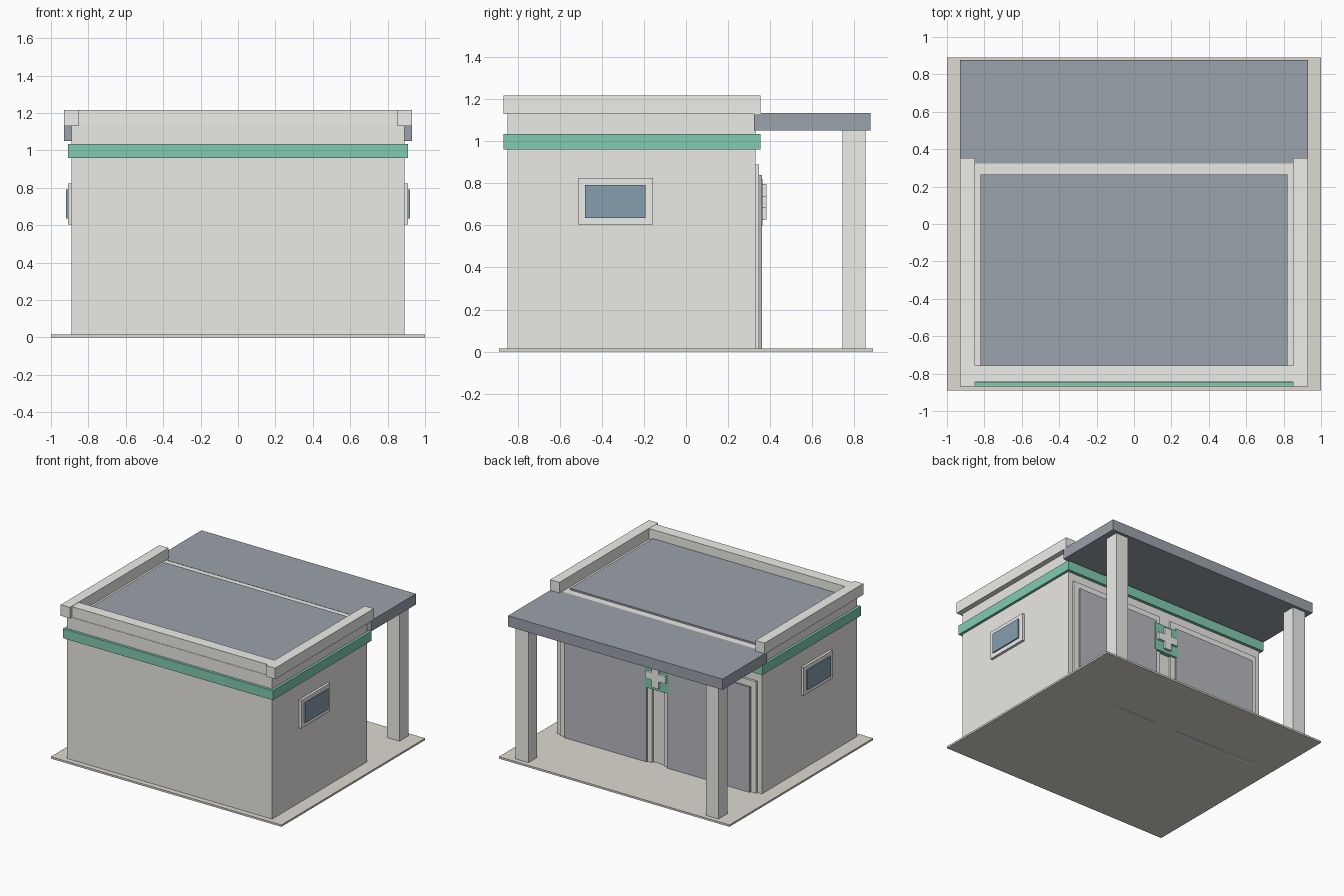
import bpy
import bmesh

if "Cube" in bpy.data.objects:
    bpy.data.objects.remove(bpy.data.objects["Cube"])


def material(name, rgb):
    m = bpy.data.materials.new(name)
    m.diffuse_color = (*rgb, 1)
    m.use_nodes = True
    m.node_tree.nodes["Principled BSDF"].inputs["Base Color"].default_value = m.diffuse_color
    return m


WALL = material("wall_plaster", (0.84, 0.82, 0.78))
TRIM = material("pale_trim", (0.85, 0.85, 0.82))
GREEN = material("green_paint", (0.22, 0.60, 0.44))
ROOF = material("dark_roof", (0.33, 0.36, 0.41))
PANEL = material("grey_panel", (0.47, 0.49, 0.52))
GLASS = material("blue_glass", (0.24, 0.34, 0.43))
PAVING = material("paving", (0.73, 0.70, 0.64))


def boxes(name, mat, *extents):
    """One object made of boxes, each given as x0, x1, y0, y1, z0, z1."""
    bm = bmesh.new()
    for x0, x1, y0, y1, z0, z1 in extents:
        verts = bmesh.ops.create_cube(bm, size=1)["verts"]
        for v in verts:
            v.co = ((x0 + x1) / 2 + v.co.x * (x1 - x0),
                    (y0 + y1) / 2 + v.co.y * (y1 - y0),
                    (z0 + z1) / 2 + v.co.z * (z1 - z0))
    mesh = bpy.data.meshes.new(name)
    bm.to_mesh(mesh)
    bm.free()
    mesh.materials.append(mat)
    ob = bpy.data.objects.new(name, mesh)
    bpy.context.collection.objects.link(ob)
    return ob


def pair(name, mat, *extents):
    """Boxes on the +x side, mirrored to the -x side."""
    ob = boxes(name, mat, *extents)
    ob.modifiers.new("mirror", "MIRROR").use_mirror_merge = False
    return ob


# Ground slab, body and flat roof
boxes("ground_slab", PAVING, (-1, 1, -0.89, 0.89, 0, 0.015))
boxes("walls", WALL, (-0.89, 0.89, -0.848, 0.33, 0.015, 1.132))
boxes("roof_panel", ROOF, (-0.82, 0.82, -0.78, 0.265, 1.12, 1.145))

# Parapet: flush end, projecting sides
boxes("end_parapet", TRIM, (-0.85, 0.85, -0.845, -0.757, 1.13, 1.215))
pair("side_parapet", TRIM, (0.85, 0.93, -0.868, 0.354, 1.13, 1.217))

# Painted band around the walls
boxes("band_ends", GREEN,
      (-0.91, 0.91, -0.868, -0.848, 0.96, 1.035),
      (-0.91, 0.91, 0.33, 0.354, 0.96, 1.035))
pair("band_side", GREEN, (0.89, 0.91, -0.848, 0.33, 0.96, 1.035))

# Canopy on two columns
boxes("canopy", ROOF, (-0.93, 0.93, 0.324, 0.876, 1.05, 1.134))
pair("canopy_column", TRIM, (0.77, 0.88, 0.745, 0.853, 0.015, 1.05))

# Side windows
pair("window_frame", TRIM, (0.885, 0.91, -0.514, -0.158, 0.603, 0.824))
pair("window_glass", GLASS, (0.89, 0.92, -0.48, -0.193, 0.636, 0.792))

# Double entrance under the canopy
pair("entrance_frame", TRIM, (0.05, 0.85, 0.325, 0.347, 0, 0.89))
pair("entrance_panel", PANEL, (0.09, 0.805, 0.335, 0.361, 0, 0.84))

# Green sign with a plain cross
boxes("sign_plate", GREEN, (-0.105, 0.105, 0.33, 0.363, 0.60, 0.82))
boxes("sign_cross", TRIM,
      (-0.03, 0.03, 0.36, 0.383, 0.625, 0.797),
      (-0.088, 0.088, 0.36, 0.382, 0.682, 0.74))
